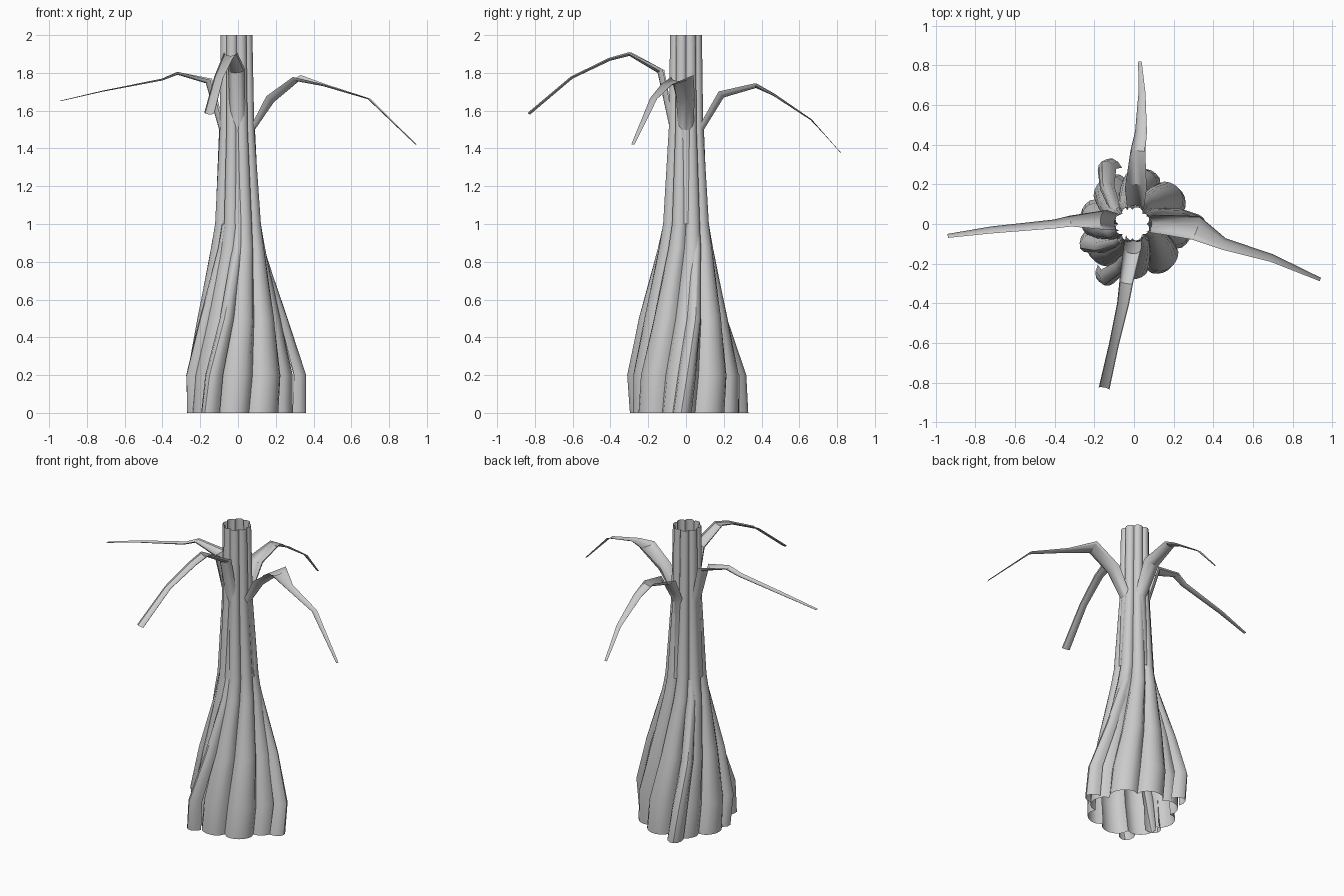
import bpy, math
from mathutils import Vector

if "Cube" in bpy.data.objects:
    bpy.data.objects.remove(bpy.data.objects["Cube"])


def loft(name, rings, closed):
    """Skin a list of equal-length point rings into one surface."""
    n = len(rings[0])
    verts = [p for r in rings for p in r]
    faces = []
    for i in range(len(rings) - 1):
        for j in range(n if closed else n - 1):
            k = (j + 1) % n
            faces.append((i*n + j, i*n + k, (i+1)*n + k, (i+1)*n + j))
    me = bpy.data.meshes.new(name)
    me.from_pydata(verts, [], faces)
    ob = bpy.data.objects.new(name, me)
    bpy.context.collection.objects.link(ob)
    bpy.ops.object.select_all(action='DESELECT')
    ob.select_set(True)
    bpy.context.view_layer.objects.active = ob
    bpy.ops.object.shade_smooth_by_angle(angle=math.radians(35))
    return ob


# Twisted, fluted stem: height, radius, twist in degrees, flute depth, x centre
LEVELS = [(0, .265, 0, .10, .01), (.2, .262, 5, .10, .01), (.5, .205, 15, .11, .005),
          (.87, .138, 29, .11, 0), (1.0, .118, 33, .12, 0),
          (1.5, .090, 33, .10, -.005), (2.0, .083, 33, .10, -.008)]
FLUTES, STEPS = 8, 8
rings = []
for z, r, tw, depth, cx in LEVELS:
    ring = []
    for k in range(FLUTES * STEPS):
        a = 2 * math.pi * k / (FLUTES * STEPS)
        # rounded lobes with narrow creases
        rr = r * (1 + depth * (2 * abs(math.sin(a * FLUTES / 2)) ** .6 - 1.3))
        b = a + math.radians(tw + 12)
        ring.append((cx + rr * math.cos(b), rr * math.sin(b), z))
    rings.append(ring)
loft("stem", rings, True)


def channel(name, path, inward=None):
    """Gutter-shaped strip. Path rows: centre x, y, z, width, depth."""
    pts = [Vector(p[:3]) for p in path]
    rings = []
    for i, p in enumerate(pts):
        t = (pts[min(i + 1, len(pts) - 1)] - pts[max(i - 1, 0)]).normalized()
        out = Vector((p.x, p.y, 0)).normalized()
        side = Vector((-out.y, out.x, 0))
        side = (side - t * side.dot(t)).normalized()
        if inward:
            # roots keep level cross-sections, open towards the stem
            side, up = Vector((-out.y, out.x, 0)), -out
        else:
            up = t.cross(side)
            if up.dot(Vector((0, 0, 1)) - out) < 0:
                up = -up
        w, d = path[i][3:5]
        ring = []
        for j in range(7):
            a = math.pi * (j / 6 - .5)
            ring.append(p + side * (math.sin(a) * w / 2) + up * ((1 - math.cos(a)) * d))
        rings.append(ring)
    return loft(name, rings, False)


# Arching leaves, each running down into the stem
LEAVES = {
    "right_leaf": [(.115, .01, 1.0, .09, .03), (.09, 0, 1.5, .08, .03),
                   (.19, -.005, 1.645, .10, .05), (.32, -.02, 1.755, .125, .03),
                   (.45, -.10, 1.73, .06, .012), (.69, -.17, 1.66, .04, .006),
                   (.94, -.28, 1.42, .018, .003)],
    "back_leaf": [(.0, .115, 1.0, .09, .03), (.01, .095, 1.5, .08, .03),
                  (.01, .20, 1.67, .11, .04), (.02, .37, 1.72, .075, .025),
                  (.035, .46, 1.68, .06, .012), (.04, .66, 1.55, .035, .006),
                  (.03, .82, 1.38, .018, .003)],
    "left_leaf": [(-.12, .01, 1.0, .09, .03), (-.1, .01, 1.5, .08, .03),
                  (-.17, .025, 1.745, .10, .035), (-.32, .015, 1.79, .055, .015),
                  (-.40, .0, 1.76, .045, .01), (-.72, -.03, 1.70, .035, .005),
                  (-.94, -.06, 1.65, .02, .003)],
    "front_leaf": [(.0, -.12, 1.0, .09, .03), (.0, -.085, 1.5, .08, .03),
                   (-.01, -.15, 1.80, .09, .035), (-.04, -.30, 1.89, .07, .02),
                   (-.055, -.40, 1.865, .06, .015), (-.10, -.60, 1.77, .05, .012),
                   (-.15, -.825, 1.58, .055, .012)],
}
for name, path in LEAVES.items():
    channel(name, path)

# Roots splitting away from the stem: height, radius, twist, width, depth
ROOT = [(0, .355, 0, .10, .07), (.2, .355, 5, .095, .065), (.5, .265, 15, .075, .05),
        (.87, .15, 29, .06, .035), (1.0, .12, 33, .05, .02)]


def root(name, angle, scale=1.0):
    path = []
    for z, r, tw, w, d in ROOT:
        a = math.radians(angle + tw)
        s = scale + (1 - scale) * z
        path.append((r * s * math.cos(a), r * s * math.sin(a), z, w, d))
    channel(name, path, True)


root("right_root", -4, 1.02)
root("back_root", 112)
root("front_root", 239, .96)
root("left_root", 199, .80)
